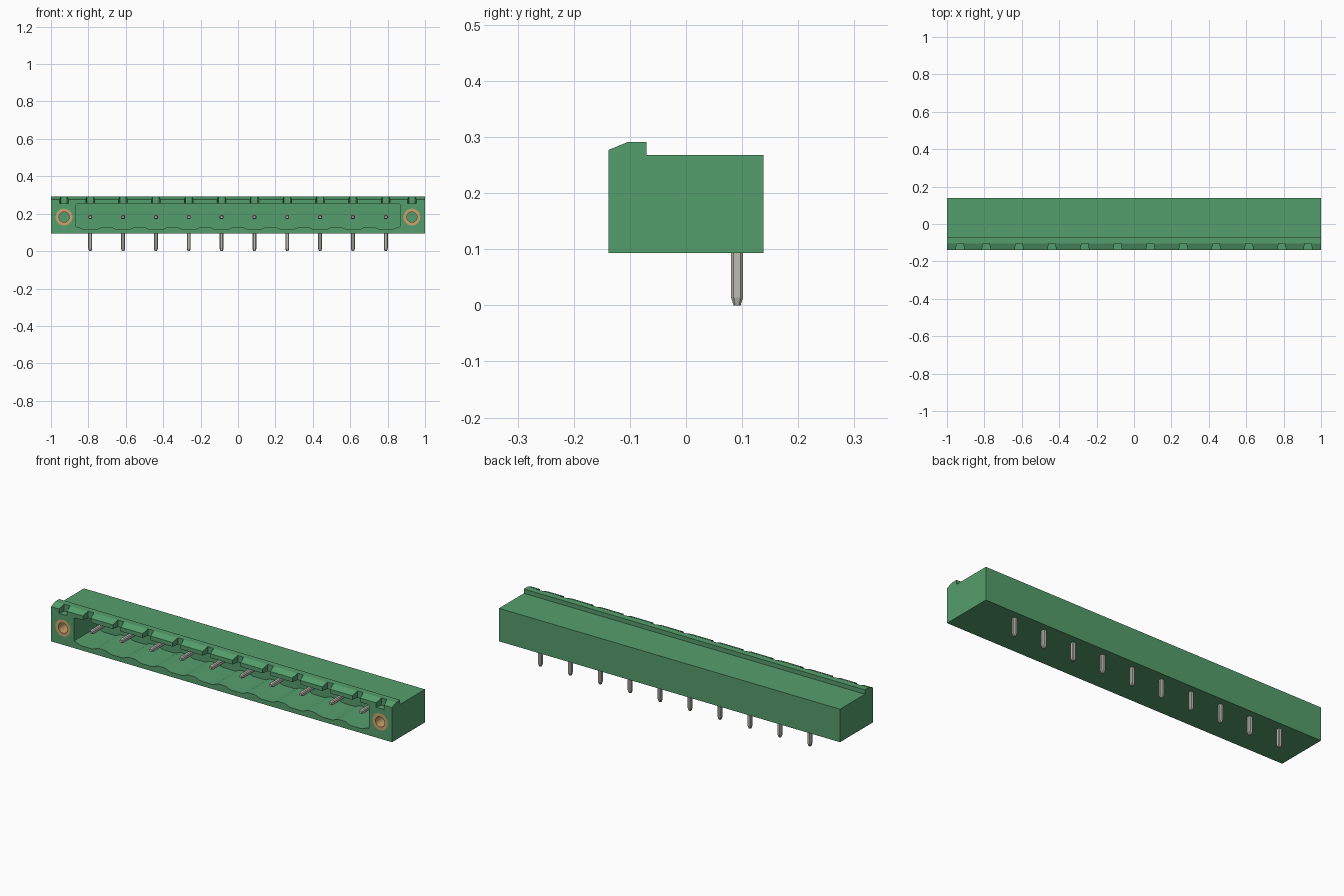
import bpy, bmesh, math
from mathutils import Vector

if "Cube" in bpy.data.objects:
    bpy.data.objects.remove(bpy.data.objects["Cube"])


def material(name, rgb):
    m = bpy.data.materials.new(name)
    m.diffuse_color = (*rgb, 1)
    m.use_nodes = True
    m.node_tree.nodes["Principled BSDF"].inputs["Base Color"].default_value = (*rgb, 1)
    return m


GREEN = material("housing green", (0.089, 0.342, 0.150))
TIN = material("tinned metal", (0.515, 0.503, 0.445))
BRASS = material("brass", (0.578, 0.376, 0.156))

PITCH = 0.1756
PIN_X = [(i - 4.5) * PITCH for i in range(10)]
SCREW_X = (-0.93, 0.93)
PIN_Z = 0.182
FRONT, BACK = -0.138, 0.138


def finish(name, bm, mat):
    bmesh.ops.recalc_face_normals(bm, faces=bm.faces)
    mesh = bpy.data.meshes.new(name)
    bm.to_mesh(mesh)
    bm.free()
    mesh.materials.append(mat)
    obj = bpy.data.objects.new(name, mesh)
    bpy.context.collection.objects.link(obj)
    return obj


def loft(bm, rings, closed=False):
    """Skin a list of equal point rings; cap the ends unless closed."""
    loops = [[bm.verts.new(p) for p in ring] for ring in rings]
    pairs = list(zip(loops, loops[1:])) + ([(loops[-1], loops[0])] if closed else [])
    for a, b in pairs:
        for i in range(len(a)):
            j = (i + 1) % len(a)
            bm.faces.new((a[i], a[j], b[j], b[i]))
    if not closed:
        bm.faces.new(loops[0])
        bm.faces.new(loops[-1])


def circle(x, y, r, n=32):
    return [(x + r * math.cos(2 * math.pi * i / n), y,
             PIN_Z + r * math.sin(2 * math.pi * i / n)) for i in range(n)]


def cut(target, bm):
    cutter = finish("cutter", bm, GREEN)
    cutter.hide_render = True
    mod = target.modifiers.new("cut", "BOOLEAN")
    mod.object, mod.operation, mod.solver = cutter, "DIFFERENCE", "EXACT"
    bpy.context.view_layer.objects.active = target
    bpy.ops.object.modifier_apply(modifier=mod.name)
    bpy.data.objects.remove(cutter)


# Housing: side profile with the raised, chamfered front lip
profile = [(FRONT, 0.093), (BACK, 0.093), (BACK, 0.268), (-0.07, 0.268),
           (-0.07, 0.291), (-0.104, 0.291), (FRONT, 0.277)]
bm = bmesh.new()
loft(bm, [[(x, y, z) for y, z in profile] for x in (-1, 1)])
housing = finish("housing", bm, GREEN)

# Plug cavity with a scalloped floor, one shallow trough under each pin
outline = [(-0.865, 0.249), (-0.865, 0.131)]
for px in PIN_X:
    for dx, z in ((-0.072, 0.130), (-0.058, 0.127), (-0.044, 0.120), (-0.030, 0.117),
                  (0.030, 0.117), (0.044, 0.120), (0.058, 0.127), (0.072, 0.130)):
        outline.append((px + dx, z))
outline += [(0.865, 0.131), (0.865, 0.249), (0.859, 0.255), (-0.859, 0.255)]
bm = bmesh.new()
loft(bm, [[(x, y, z) for x, z in outline] for y in (FRONT - 0.05, 0.05)])
cut(housing, bm)

# Coding notches through the lip
bm = bmesh.new()
for x in PIN_X + list(SCREW_X):
    plan = [(x - 0.027, FRONT - 0.02), (x + 0.027, FRONT - 0.02),
            (x + 0.017, -0.103), (x - 0.017, -0.103)]
    loft(bm, [[(a, b, z) for a, b in plan] for z in (0.2535, 0.33)])
cut(housing, bm)

# Bores for the threaded sleeves
bm = bmesh.new()
for x in SCREW_X:
    loft(bm, [circle(x, y, 0.045) for y in (FRONT - 0.02, 0.0)])
cut(housing, bm)

# Threaded sleeves
for side, x in zip(("right", "left"), SCREW_X):
    bm = bmesh.new()
    loft(bm, [circle(x, FRONT, 0.045), circle(x, FRONT, 0.027),
              circle(x, 0.0, 0.027), circle(x, 0.0, 0.045)], closed=True)
    sleeve = finish(side + "_threaded_sleeve", bm, BRASS)
    bpy.ops.object.select_all(action="DESELECT")
    sleeve.select_set(True)
    bpy.context.view_layer.objects.active = sleeve
    bpy.ops.object.shade_smooth_by_angle()

# Angled contact pins: chamfered square bars with tapered tips
H, C = 0.0105, 0.006
SECTION = [(H, -C), (H, C), (C, H), (-C, H), (-H, C), (-H, -C), (-C, -H), (C, -H)]


def bar(bm, tip, direction, length, side):
    u, v = Vector((1, 0, 0)), Vector(side)
    d = Vector(direction)
    loft(bm, [[Vector(tip) + d * t + (u * a + v * b) * s for a, b in SECTION]
              for t, s in ((0, 0.6), (0.014, 1), (length, 1))])


for i, x in enumerate(PIN_X):
    bm = bmesh.new()
    bar(bm, (x, 0.091, 0), (0, 0, 1), PIN_Z + H, (0, 1, 0))
    bar(bm, (x, -0.104, PIN_Z), (0, 1, 0), 0.195, (0, 0, 1))
    finish(f"contact_pin_{i + 1}", bm, TIN)
